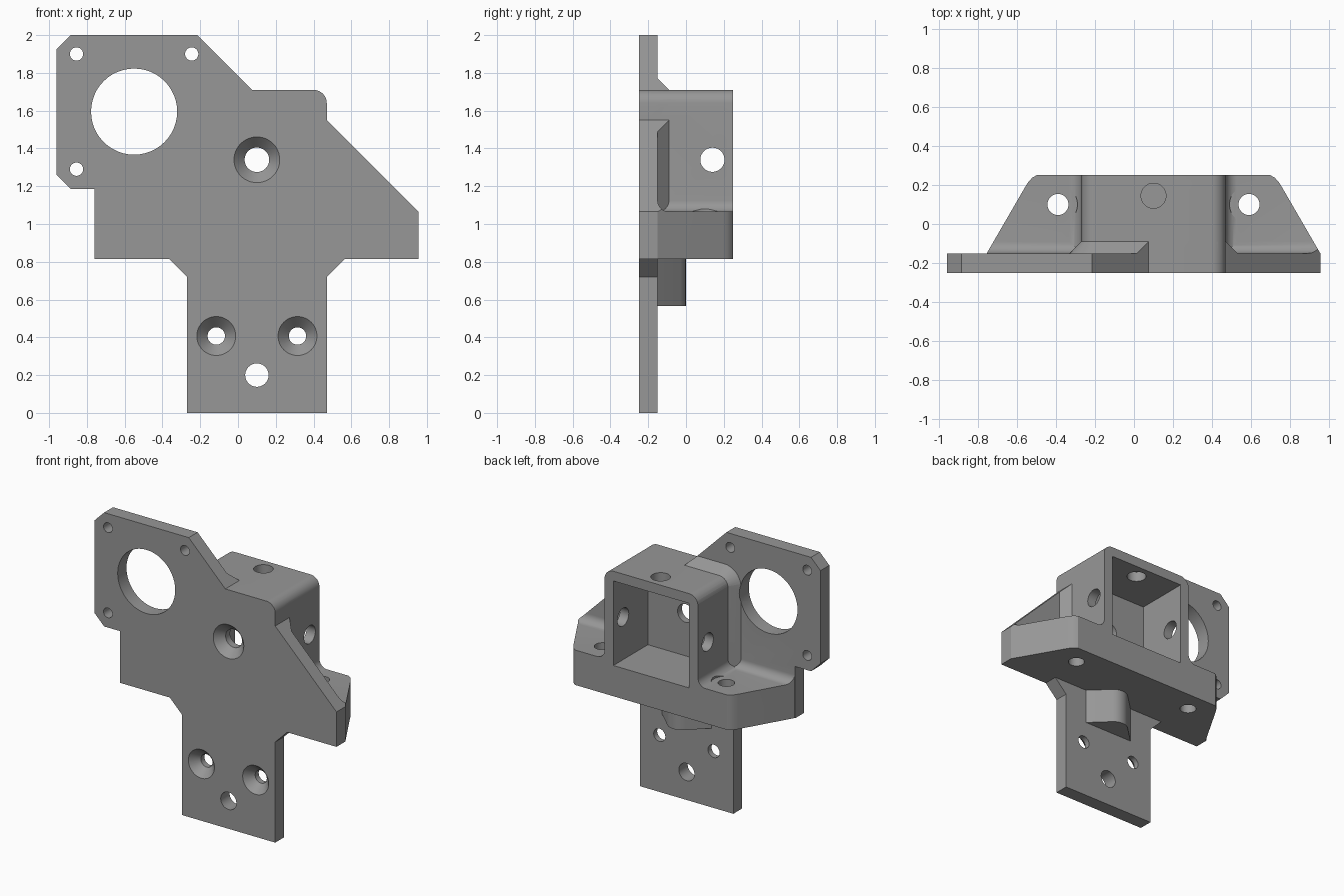
import bpy, bmesh, math

if "Cube" in bpy.data.objects:
    bpy.data.objects.remove(bpy.data.objects["Cube"])

CX = 0.1  # symmetry line of the box and wings


def loft(name, rings):
    """Closed solid skinned through rings with equal point counts."""
    bm = bmesh.new()
    rows = [[bm.verts.new(p) for p in ring] for ring in rings]
    n = len(rows[0])
    for a, b in zip(rows, rows[1:]):
        for i in range(n):
            j = (i + 1) % n
            bm.faces.new((a[i], a[j], b[j], b[i]))
    bm.faces.new(rows[0])
    bm.faces.new(rows[-1])
    bmesh.ops.recalc_face_normals(bm, faces=bm.faces)
    mesh = bpy.data.meshes.new(name)
    bm.to_mesh(mesh)
    bm.free()
    ob = bpy.data.objects.new(name, mesh)
    bpy.context.collection.objects.link(ob)
    return ob


def place(pts, axis, t):
    if axis == 'X':
        return [(t, a, b) for a, b in pts]
    if axis == 'Y':
        return [(a, t, b) for a, b in pts]
    return [(a, b, t) for a, b in pts]


def prism(name, pts, axis, lo, hi):
    return loft(name, [place(pts, axis, lo), place(pts, axis, hi)])


def circle(a, b, r, n=48):
    return [(a + r * math.cos(2 * math.pi * i / n),
             b + r * math.sin(2 * math.pi * i / n)) for i in range(n)]


def arc(a, b, r, start, end, n=10):
    return [(a + r * math.cos(math.radians(start + (end - start) * i / n)),
             b + r * math.sin(math.radians(start + (end - start) * i / n)))
            for i in range(n + 1)]


def combine(target, tool, op):
    mod = target.modifiers.new(op, 'BOOLEAN')
    mod.operation = op
    mod.solver = 'EXACT'
    mod.object = tool
    bpy.context.view_layer.objects.active = target
    bpy.ops.object.modifier_apply(modifier=mod.name)
    bpy.data.objects.remove(tool)


def cut(target, tool):
    combine(target, tool, 'DIFFERENCE')


# Flat plate outline, front profile (x, z)
plate_pts = [(-0.27, 0), (0.47, 0), (0.47, 0.72), (0.565, 0.815),
             (0.955, 0.815), (0.955, 1.065), (0.47, 1.55)]
plate_pts += arc(0.40, 1.64, 0.07, 0, 90)
plate_pts += [(0.075, 1.71), (-0.215, 2), (-0.885, 2), (-0.96, 1.925),
              (-0.96, 1.26), (-0.885, 1.185), (-0.76, 1.185),
              (-0.76, 0.815), (-0.365, 0.815), (-0.27, 0.72)]

# Wing outline in plan (x, y), tapering to the back
half = [(0.855, -0.2), (0.855, -0.15), (0.655, 0.195), (0.64, 0.218),
        (0.622, 0.237), (0.60, 0.25)]
wing_pts = [(CX + x, y) for x, y in half] + [(CX - x, y) for x, y in half[::-1]]


def box_outline(o):
    """Box front profile grown outward by o, round upper corners."""
    return ([(-0.27 - o, 0.85), (0.47 + o, 0.85)]
            + arc(0.40, 1.64, 0.07 + o, 0, 90)
            + arc(-0.20, 1.64, 0.07 + o, 90, 180))


def fillet(a, b, sign, r=0.06):
    """Concave corner strip profile rooted at (a, b)."""
    pts = [(-0.02, -0.02), (r, -0.02)] + arc(r, r, r, 270, 180) + [(-0.02, r)]
    return [(a + sign * p, b + q) for p, q in pts]


# Chamfer and fillets blending the box, wings and plate
blend = loft('corner_blend', [place(box_outline(o), 'Y', y) for y, o in
                              ((-0.2, 0.06), (-0.15, 0.06), (-0.08, -0.01))])
combine(blend, prism('plate_fillet', fillet(-0.15, 1.065, 1), 'X', -0.8, 1.0), 'UNION')
for x, s in ((-0.27, -1), (0.47, 1)):
    combine(blend, prism('box_fillet', fillet(x, 1.065, s), 'Y', -0.2, 0.25), 'UNION')
combine(blend, prism('plate_limit', plate_pts, 'Y', -0.5, 0.5), 'INTERSECT')
combine(blend, prism('wing_limit', wing_pts, 'Z', 0.5, 2.2), 'INTERSECT')

# Solid body: plate, wings, box, rear lug
body = prism('mounting_bracket', plate_pts, 'Y', -0.25, -0.15)
combine(body, prism('wings', wing_pts, 'Z', 0.815, 1.065), 'UNION')
combine(body, prism('box', [(x, max(z, 0.9)) for x, z in box_outline(0)],
                    'Y', -0.2, 0.25), 'UNION')
combine(body, blend, 'UNION')
lug_half = [(0.195, -0.2), (0.195, -0.15), (0.07, -0.03), (0.05, -0.013),
            (0.025, -0.003)]
lug_pts = ([(CX + x, y) for x, y in lug_half] + [(CX, 0.0)]
           + [(CX - x, y) for x, y in lug_half[::-1]])
combine(body, prism('lug', lug_pts, 'Z', 0.565, 0.85), 'UNION')

# Square pocket open at the back
cut(body, prism('pocket', [(-0.2, 1.035), (0.4, 1.035), (0.4, 1.64), (-0.2, 1.64)],
                'Y', -0.14, 0.4))

# Round holes through the plate
for x, z, r in ((-0.55, 1.595, 0.228), (-0.855, 1.9, 0.035), (-0.245, 1.9, 0.035),
                (-0.855, 1.29, 0.035), (CX, 0.2, 0.062)):
    cut(body, prism('plate_hole', circle(x, z, r), 'Y', -0.4, 0.0))

# Countersunk screw holes
for x, z, big, small in ((CX, 1.34, 0.121, 0.065), (CX - 0.215, 0.407, 0.103, 0.046),
                         (CX + 0.215, 0.407, 0.103, 0.046)):
    cut(body, loft('countersink', [place(circle(x, z, r), 'Y', y) for y, r in
                                   ((-0.3, big), (-0.25, big), (-0.19, small), (-0.05, small))]))

# Cross holes in the box sides and top
cut(body, prism('side_hole', circle(0.14, 1.34, 0.064), 'X', -0.5, 0.7))
cut(body, prism('top_hole', circle(CX, 0.145, 0.064), 'Z', 1.5, 1.9))

# Wing bolt holes with washer clearance
for x in (CX - 0.49, CX + 0.49):
    cut(body, prism('washer_clearance', circle(x, 0.1, 0.1), 'Z', 1.066, 1.3))
    cut(body, prism('wing_hole', circle(x, 0.1, 0.054), 'Z', 0.7, 1.3))

# Single grey finish
grey = bpy.data.materials.new('grey')
grey.diffuse_color = (0.31, 0.31, 0.31, 1)
grey.use_nodes = True
grey.node_tree.nodes["Principled BSDF"].inputs["Base Color"].default_value = grey.diffuse_color
body.data.materials.clear()
body.data.materials.append(grey)
for p in body.data.polygons:
    p.material_index = 0
bpy.ops.object.select_all(action='DESELECT')
body.select_set(True)
bpy.context.view_layer.objects.active = body
bpy.ops.object.shade_smooth_by_angle(angle=math.radians(30))
